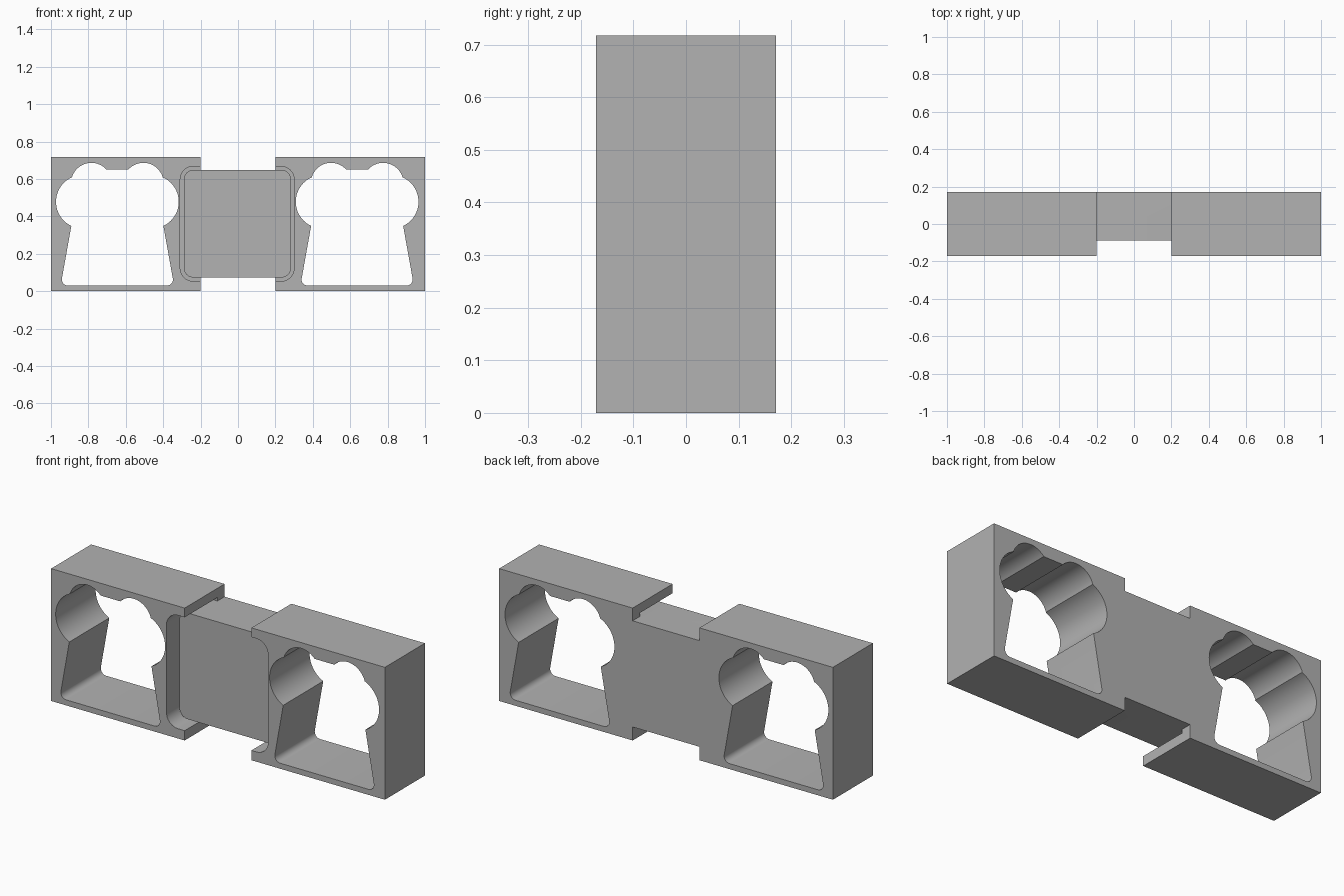
import bpy, bmesh, math

cube = bpy.data.objects.get("Cube")
if cube:
    bpy.data.objects.remove(cube, do_unlink=True)

H, D = 0.717, 0.171            # height, half depth
PANEL_Y, FLOOR_Y = -0.088, 0.11  # panel front, groove floor

grey = bpy.data.materials.new("grey")
grey.use_nodes = True
col = (0.445, 0.445, 0.445, 1)
grey.diffuse_color = col
grey.node_tree.nodes["Principled BSDF"].inputs["Base Color"].default_value = col


def arc(cx, cz, r, a0, a1, n):
    """Points on an arc, angles in degrees."""
    return [(cx + r * math.cos(math.radians(a0 + (a1 - a0) * i / n)),
             cz + r * math.sin(math.radians(a0 + (a1 - a0) * i / n))) for i in range(n + 1)]


def rect(x0, x1, z0, z1, r=0):
    """Rectangle outline, with rounded corners if r is given."""
    if not r:
        return [(x0, z0), (x1, z0), (x1, z1), (x0, z1)]
    return (arc(x0 + r, z0 + r, r, 180, 270, 12) + arc(x1 - r, z0 + r, r, 270, 360, 12)
            + arc(x1 - r, z1 - r, r, 0, 90, 12) + arc(x0 + r, z1 - r, r, 90, 180, 12))


def prism(name, outline, y0, y1):
    """Extrude an x-z outline along y."""
    bm = bmesh.new()
    face = bm.faces.new([bm.verts.new((x, y0, z)) for x, z in outline])
    new = bmesh.ops.extrude_face_region(bm, geom=[face])["geom"]
    bmesh.ops.translate(bm, vec=(0, y1 - y0, 0),
                        verts=[v for v in new if isinstance(v, bmesh.types.BMVert)])
    bmesh.ops.recalc_face_normals(bm, faces=bm.faces)
    mesh = bpy.data.meshes.new(name)
    bm.to_mesh(mesh)
    bm.free()
    mesh.materials.append(grey)
    ob = bpy.data.objects.new(name, mesh)
    bpy.context.collection.objects.link(ob)
    return ob


def combine(target, other, operation):
    """Apply a boolean and discard the second object."""
    mod = target.modifiers.new("cut", "BOOLEAN")
    mod.operation, mod.solver, mod.object = operation, "EXACT", other
    bpy.context.view_layer.objects.active = target
    bpy.ops.object.modifier_apply(modifier=mod.name)
    bpy.data.objects.remove(other, do_unlink=True)


def lobed_outline(cx):
    """Tapered base with two side lobes and two top bumps, mirrored about cx."""
    half = (arc(0.265, 0.062, 0.032, -90, 10.1, 8)          # bottom corner
            + arc(0.185, 0.478, 0.143, -64.7, 67.4, 28)     # side lobe
            + arc(0.139, 0.578, 0.108, 18, 138, 24))        # top bump
    return [(cx + u, z) for u, z in half] + [(cx - u, z) for u, z in reversed(half)]


# Main body
body = prism("frame_body", rect(-1, 1, 0, H), -D, D)

# Notches above and below the bridge
combine(body, prism("top_notch", rect(-0.2, 0.2, 0.648, 1), -1, 1), "DIFFERENCE")
combine(body, prism("bottom_notch", rect(-0.2, 0.2, -0.3, 0.073), -1, 1), "DIFFERENCE")

# Rounded pocket in the front
combine(body, prism("pocket", rect(-0.309, 0.3, 0.053, 0.667, 0.07), -1, FLOOR_Y), "DIFFERENCE")

# Lobed windows through both ends
for cx in (-0.645, 0.637):
    combine(body, prism("window", lobed_outline(cx), -1, 1), "DIFFERENCE")

# Raised panel standing inside the pocket
combine(body, prism("panel", rect(-0.289, 0.283, 0.073, 0.648, 0.05), PANEL_Y, 0.14), "UNION")

bpy.ops.object.select_all(action="DESELECT")
body.select_set(True)
bpy.context.view_layer.objects.active = body
bpy.ops.object.shade_smooth_by_angle(angle=math.radians(25))
